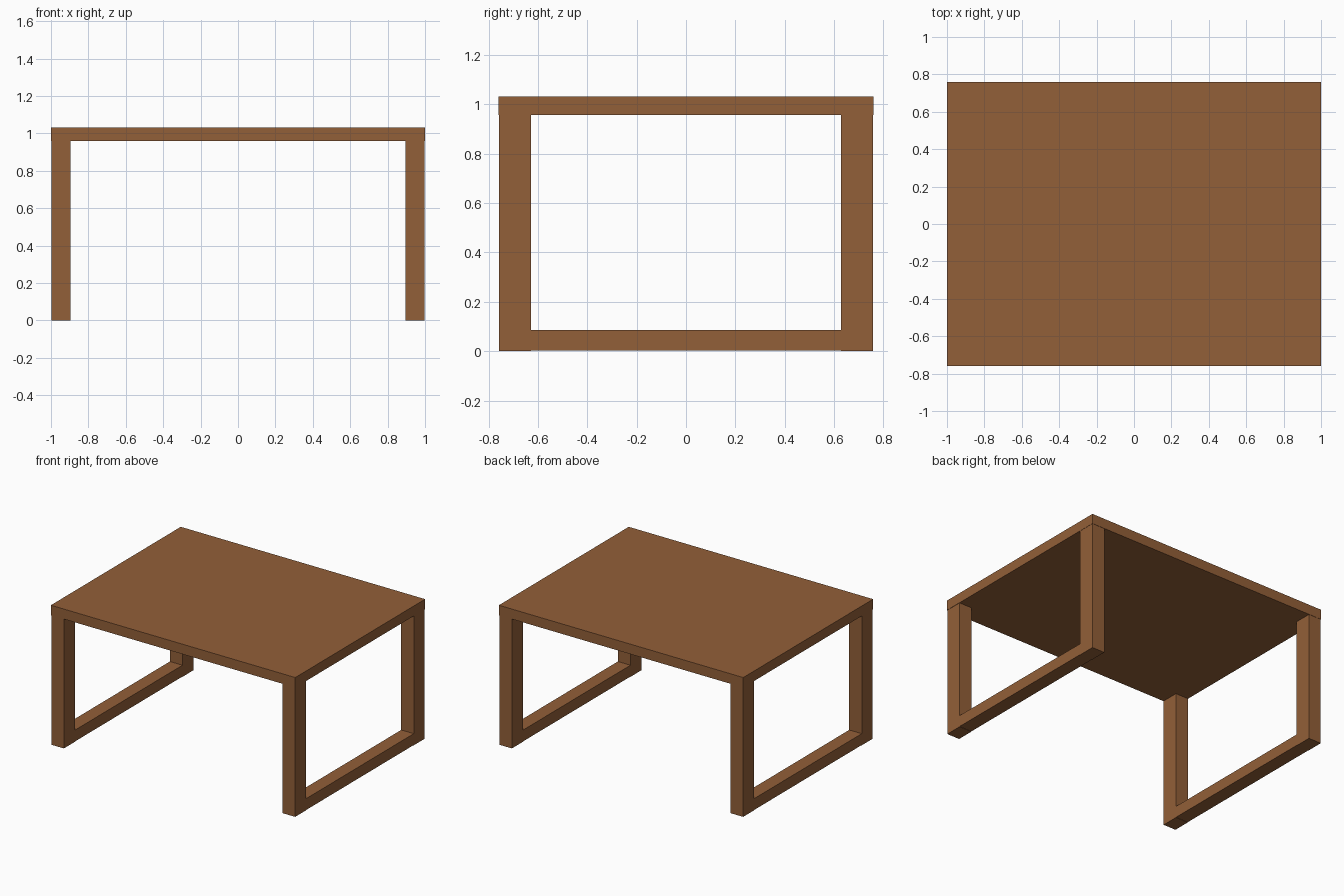
import bpy

if "Cube" in bpy.data.objects:
    bpy.data.objects.remove(bpy.data.objects["Cube"])

wood = bpy.data.materials.new("brown_wood")
wood.diffuse_color = (0.29, 0.115, 0.04, 1.0)
wood.use_nodes = True
wood.node_tree.nodes["Principled BSDF"].inputs["Base Color"].default_value = wood.diffuse_color


def box(name, x, y, z):
    """Axis-aligned box from (min, max) ranges."""
    ranges = (x, y, z)
    bpy.ops.mesh.primitive_cube_add(size=1)
    ob = bpy.context.object
    ob.name = name
    ob.location = [(a + b) / 2 for a, b in ranges]
    ob.scale = [b - a for a, b in ranges]
    bpy.ops.object.transform_apply(location=False, rotation=False, scale=True)
    ob.data.materials.append(wood)
    return ob


TOP_Z, UNDER_Z, RAIL_Z = 1.032, 0.958, 0.086
HALF_X, INNER_X = 0.998, 0.895
HALF_Y, INNER_Y = 0.757, 0.629

# Table top
box("table_top", (-1, 1), (-0.759, 0.759), (UNDER_Z, TOP_Z))

# Two side frames: a pair of legs joined by a floor rail
for side, sx in (("left", -1), ("right", 1)):
    xr = sorted((sx * INNER_X, sx * HALF_X))
    for end, sy in (("front", -1), ("back", 1)):
        yr = sorted((sy * INNER_Y, sy * HALF_Y))
        box(f"{end}_{side}_leg", xr, yr, (0, UNDER_Z))
    box(f"{side}_floor_rail", xr, (-INNER_Y, INNER_Y), (0.002, RAIL_Z))
